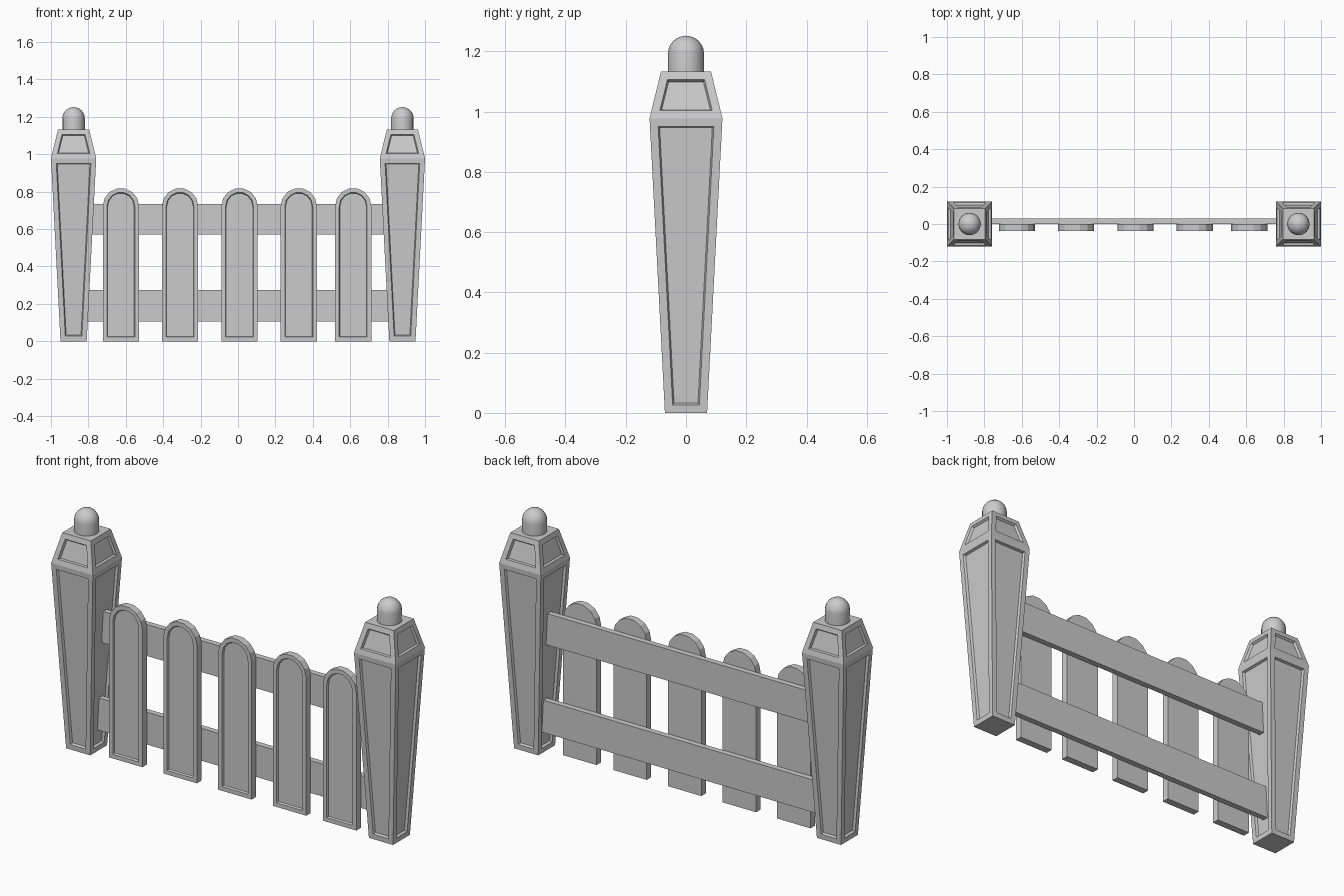
import bpy, bmesh, math

if "Cube" in bpy.data.objects:
    bpy.data.objects.remove(bpy.data.objects["Cube"])


def finish(bm, name, smooth=None):
    bmesh.ops.recalc_face_normals(bm, faces=bm.faces[:])
    me = bpy.data.meshes.new(name)
    bm.to_mesh(me)
    bm.free()
    ob = bpy.data.objects.new(name, me)
    bpy.context.collection.objects.link(ob)
    if smooth:
        bpy.ops.object.select_all(action='DESELECT')
        ob.select_set(True)
        bpy.context.view_layer.objects.active = ob
        bpy.ops.object.shade_smooth_by_angle(angle=math.radians(smooth))
    return ob


def recess(bm, faces, border, slope, depth):
    # flat border, then a sunken panel
    bmesh.ops.inset_region(bm, faces=faces, thickness=border, use_even_offset=True) \
        if len(faces) == 1 else \
        bmesh.ops.inset_individual(bm, faces=faces, thickness=border, use_even_offset=True)
    bmesh.ops.inset_individual(bm, faces=faces, thickness=slope, depth=-depth,
                               use_even_offset=True)


def post(name, cx):
    # square tapered post with a panel on each slanted face
    bm = bmesh.new()
    rings = []
    for h, z in ((0.07, 0), (0.121, 0.978), (0.083, 1.133)):
        rings.append([bm.verts.new((cx + sx * h, sy * h, z))
                      for sx, sy in ((-1, -1), (1, -1), (1, 1), (-1, 1))])
    bm.faces.new(rings[0][::-1])
    bm.faces.new(rings[-1])
    panels = []
    for a, b in zip(rings, rings[1:]):
        for i in range(4):
            j = (i + 1) % 4
            panels.append(bm.faces.new((a[i], a[j], b[j], b[i])))
    bmesh.ops.recalc_face_normals(bm, faces=bm.faces[:])
    recess(bm, panels, 0.027, 0.005, 0.012)
    finish(bm, name)


def knob(name, cx, r=0.06, base=1.125, spring=1.192, n=16):
    # round knob: short cylinder with a domed top
    bm = bmesh.new()
    prof = [(r, base)] + [(r * math.cos(t * math.pi / 12), spring + r * math.sin(t * math.pi / 12))
                          for t in range(6)]
    rings = [[bm.verts.new((cx + q * math.cos(2 * math.pi * k / n),
                            q * math.sin(2 * math.pi * k / n), z)) for k in range(n)]
             for q, z in prof]
    tip = bm.verts.new((cx, 0, spring + r))
    for a, b in zip(rings, rings[1:]):
        for i in range(n):
            j = (i + 1) % n
            bm.faces.new((a[i], a[j], b[j], b[i]))
    for i in range(n):
        bm.faces.new((rings[-1][i], rings[-1][(i + 1) % n], tip))
    bm.faces.new(rings[0][::-1])
    finish(bm, name, 40)


def picket(name, cx, r=0.097, spring=0.722, y0=-0.037, y1=0.0, seg=7):
    # round-topped board with a sunken front
    bm = bmesh.new()
    outline = [(-r, 0), (r, 0)] + [(r * math.cos(math.pi * k / seg),
                                    spring + r * math.sin(math.pi * k / seg))
                                   for k in range(seg + 1)]
    front = [bm.verts.new((cx + x, y0, z)) for x, z in outline]
    back = [bm.verts.new((cx + x, y1, z)) for x, z in outline]
    face = bm.faces.new(front)
    bm.faces.new(back[::-1])
    n = len(outline)
    for i in range(n):
        j = (i + 1) % n
        bm.faces.new((front[j], front[i], back[i], back[j]))
    bmesh.ops.recalc_face_normals(bm, faces=bm.faces[:])
    recess(bm, [face], 0.022, 0.004, 0.01)
    finish(bm, name)


def rail(name, z0, z1):
    # horizontal board running into both posts
    bm = bmesh.new()
    bmesh.ops.create_cube(bm, size=1)
    for v in bm.verts:
        v.co = (v.co.x * 1.68, 0.015 + v.co.y * 0.03, (z0 + z1) / 2 + v.co.z * (z1 - z0))
    finish(bm, name)


for side, x in (("left", -0.879), ("right", 0.879)):
    post(side + "_post", x)
    knob(side + "_post_knob", x)

for i, x in enumerate((-0.626, -0.31, 0.008, 0.325, 0.616)):
    picket(f"picket_{i + 1}", x)

rail("upper_rail", 0.57, 0.735)
rail("lower_rail", 0.105, 0.275)
